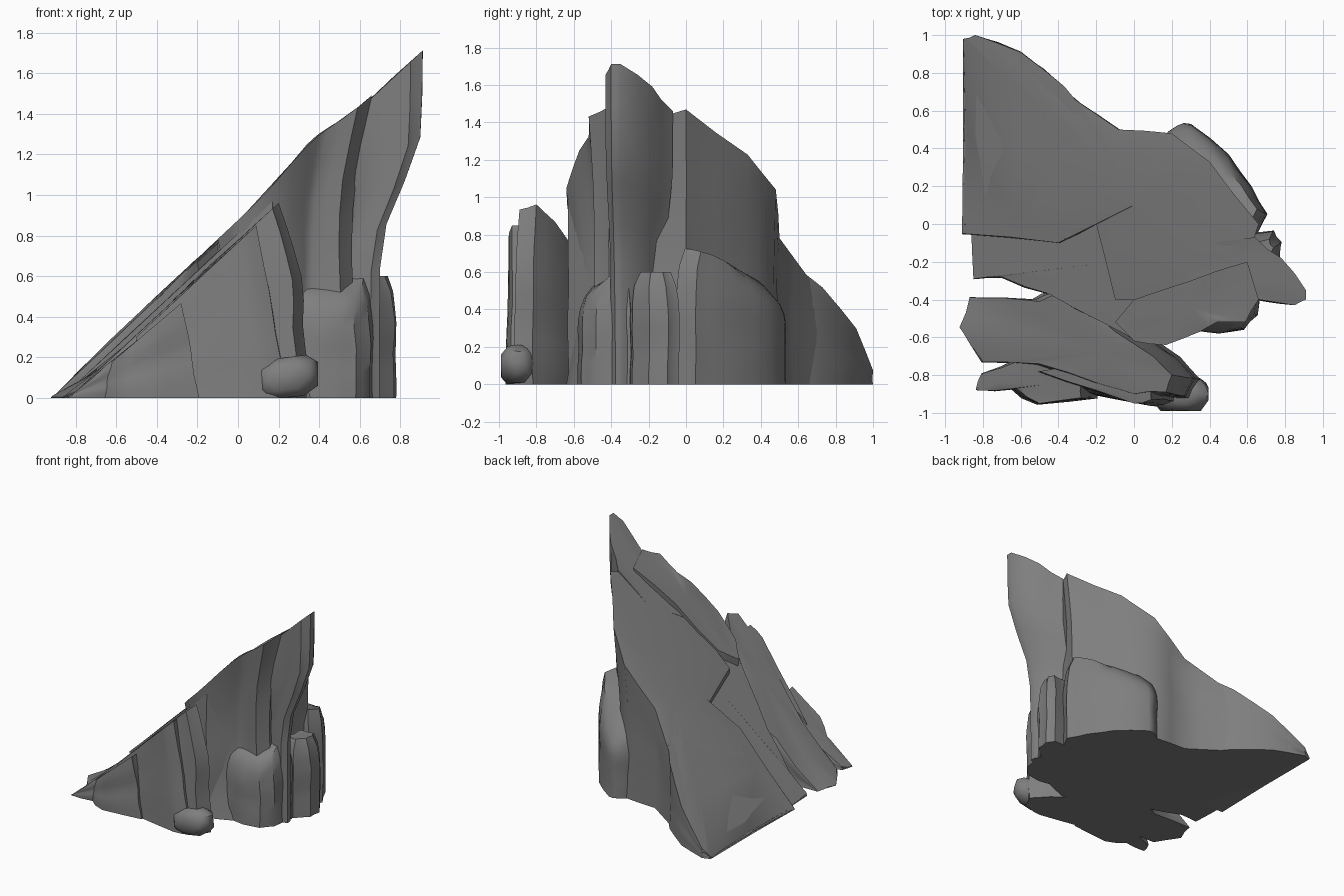
import bpy, bmesh, math, random
from mathutils import Vector, noise

cube = bpy.data.objects.get("Cube")
if cube:
    bpy.data.objects.remove(cube)

GREY = (.21, .21, .21, 1)
stone = bpy.data.materials.new("grey_stone")
stone.use_nodes = True
stone.diffuse_color = GREY
stone.node_tree.nodes["Principled BSDF"].inputs["Base Color"].default_value = GREY

RINGS = 8
SPLITS = 2
ROUGH = .015


def finish(bm, name):
    bmesh.ops.recalc_face_normals(bm, faces=bm.faces[:])
    mesh = bpy.data.meshes.new(name)
    bm.to_mesh(mesh)
    bm.free()
    mesh.materials.append(stone)
    obj = bpy.data.objects.new(name, mesh)
    bpy.context.collection.objects.link(obj)
    bpy.ops.object.select_all(action='DESELECT')
    obj.select_set(True)
    bpy.context.view_layer.objects.active = obj
    bpy.ops.object.shade_smooth_by_angle(angle=math.radians(38))


# The shared tilt of all the leaning slabs
def slope(offset=0):
    return lambda x, y: .93 * (x + .92) + offset


# Wall shapes: how far a wall leans outward at each fraction of its height
def hollow(depth):
    return lambda t: -depth * math.sin(math.pi * t)


def bulging(depth):
    return lambda t: depth * (1 - t ** 3) + depth / 7 * math.sin(t * 12) * (1 - t)


def tapering(depth):
    return lambda t: depth * (1 - t)


def boulder_wall(t):
    return -.08 * t ** 8


def overhang(t):
    s = max(0, min(1, (t - .4) / .4))
    return -.13 * (1 - s * s * (3 - 2 * s))


# Chip the straight edges of an outline
def chipped(outline):
    points = [Vector(p) for p in outline]
    result = []
    for a, b in zip(points, points[1:] + points[:1]):
        normal = Vector((b.y - a.y, a.x - b.x)).normalized()
        for k in range(SPLITS):
            p = a.lerp(b, k / SPLITS)
            chip = noise.noise(Vector((p.x * 5, p.y * 5, 1))) * ROUGH if k else 0
            result.append(p + normal * chip)
    return result


# Loft a rock from the ground to its outline on the surface top(x, y)
def rock(name, centre, outline, top, wall, y_lean=1.0, dome=0.0):
    bm = bmesh.new()
    mid = Vector(centre)
    points = chipped(outline)
    rings = []
    for level in range(RINGS + 1):
        t = level / RINGS
        ring = []
        for p in points:
            height = max(top(p.x, p.y), ROUGH / 2)
            out = (p - mid).normalized() * wall(t) * height
            wobble = noise.noise_vector(Vector((p.x * 4, p.y * 4, t * 3))) * ROUGH * math.sin(math.pi * t)
            ring.append(bm.verts.new((p.x + out.x + wobble.x, p.y + out.y * y_lean + wobble.y, height * t)))
        rings.append(ring)

    # The cap rises gently towards its middle
    cap = []
    for v in rings[-1]:
        q = mid.lerp(v.co.xy, .7)
        lift = dome + noise.noise(Vector((q.x * 3, q.y * 3, 0))) * ROUGH
        cap.append(bm.verts.new((q.x, q.y, max(top(q.x, q.y) + lift, ROUGH))))
    rings.append(cap)

    count = len(cap)
    hub = bm.verts.new((mid.x, mid.y, top(mid.x, mid.y) + dome))
    for i in range(count):
        j = (i + 1) % count
        for low, high in zip(rings, rings[1:]):
            bm.faces.new((low[i], low[j], high[j], high[i]))
        bm.faces.new((cap[i], cap[j], hub))
    bm.faces.new(rings[0][::-1])
    finish(bm, name)


# Broad tilted slab
rock("main_slab", (0, .1),
     [(-.9, 0), (-.4, -.1), (-.2, 0), (-.1, -.4), (.3, -.4), (.6, -.2), (.66, 0), (.4, .33),
      (.2, .48), (-.08, .5), (-.3, .65), (-.6, .9), (-.84, 1), (-.9, .98)],
     slope(), hollow(.04), y_lean=.3, dome=ROUGH)

# Raised sheet over the lower end of the slab
rock("raised_sheet", (-.5, .35),
     [(-.91, -.05), (-.4, -.1), (-.25, 0), (-.1, .1), (-.1, .3), (-.2, .5), (-.37, .73),
      (-.6, .91), (-.84, .99), (-.9, .97)],
     lambda x, y: min(.95 * (x + .915), slope(.025)(x, y)), hollow(.02), y_lean=.2, dome=.01)

# Lower ledge along the front of the slab
rock("front_ledge", (-.1, -.2),
     [(-.85, -.29), (-.7, -.28), (-.45, -.37), (-.17, -.52), (0, -.61), (.17, -.63), (.4, -.4),
      (.4, 0), (-.3, .1), (-.86, 0)],
     slope(-.045), hollow(0))


# Humped rim that leads to the summit
def rim_top(x, y):
    return slope(.02)(x, y) + .05 * math.exp(-((x - .36) * 6) ** 2)


rock("summit_rim", (.3, -.44),
     [(-.1, -.52), (0, -.62), (.17, -.64), (.35, -.57), (.44, -.52), (.59, -.52), (.66, -.4),
      (.6, -.2), (.3, -.3), (0, -.4)],
     rim_top, hollow(.07))

# Overhanging summit
rock("summit", (.45, -.26),
     [(.2, -.4), (.45, -.45), (.66, -.4), (.85, -.43), (.91, -.4), (.91, -.35), (.78, -.18),
      (.64, -.07), (.4, -.1)],
     slope(.01), overhang, y_lean=.35)

# Separate leaning shard at the front, with a flake on its face
rock("leaning_shard", (-.15, -.68),
     [(-.92, -.55), (-.87, -.39), (-.5, -.41), (-.4, -.37), (-.27, -.42), (-.1, -.57), (.1, -.7),
      (.2, -.8), (.17, -.89), (0, -.9), (-.2, -.84), (-.5, -.74), (-.8, -.73)],
     slope(-.08), bulging(.15), y_lean=.4)

rock("shard_flake", (-.12, -.84),
     [(-.5, -.78), (-.2, -.88), (0, -.95), (.09, -.93), (.07, -.8), (-.2, -.74)],
     slope(-.09), tapering(.2), y_lean=.15)

# Small outer shard
rock("outer_shard", (-.48, -.85),
     [(-.83, -.88), (-.8, -.79), (-.6, -.72), (-.36, -.78), (-.28, -.85), (-.28, -.92),
      (-.5, -.95), (-.62, -.87)],
     lambda x, y: .85 * (x + .83), tapering(.2), y_lean=.1)

# Boulders around the foot
rock("rear_boulder", (.42, .22),
     [(.15, .45), (.23, .52), (.3, .53), (.5, .37), (.62, .2), (.7, .05), (.65, -.05), (.35, 0)],
     lambda x, y: .72 - .15 * y - .75 * y * y, boulder_wall)

rock("side_column", (.66, -.17),
     [(.55, -.28), (.68, -.29), (.77, -.2), (.78, -.1), (.74, -.04), (.58, -.05)],
     lambda x, y: .6, boulder_wall)

rock("front_boulder", (.48, -.42),
     [(.2, -.5), (.32, -.56), (.45, -.58), (.58, -.56), (.65, -.48), (.68, -.3), (.4, -.28)],
     lambda x, y: .84 + .65 * y, boulder_wall)

# Loose stone
random.seed(4)
bm = bmesh.new()
bmesh.ops.create_icosphere(bm, subdivisions=2, radius=1.2)
for v in bm.verts:
    x, y, z = [max(-1, min(1, k * random.uniform(.94, 1.06))) for k in v.co]
    v.co = (.245 + x * .15, -.9 + y * .09, max(0, .1 + z * .1 + x * .02))
finish(bm, "loose_stone")
